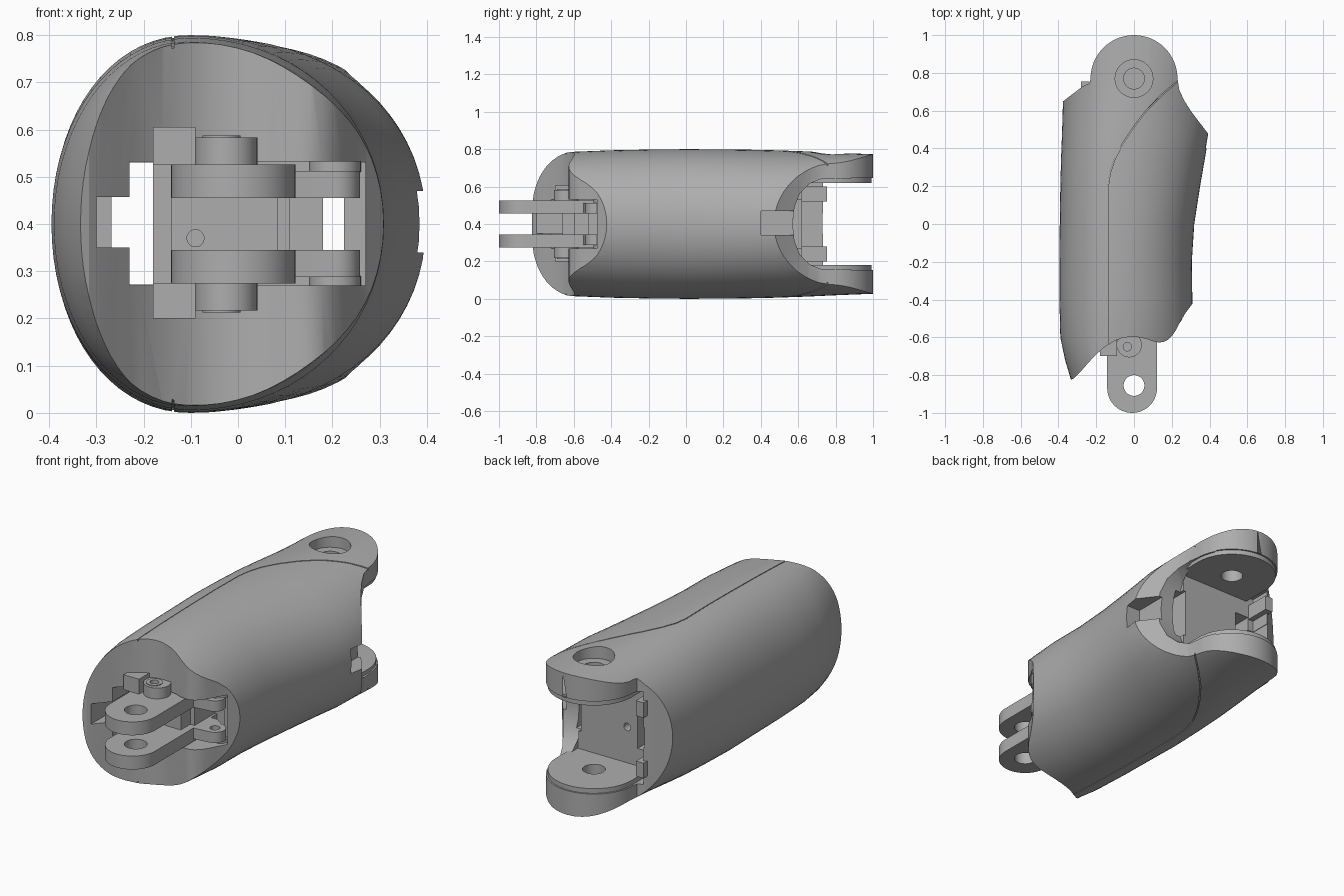
import bpy, bmesh, math
from mathutils import Matrix

cube = bpy.data.objects.get("Cube")
if cube:
    bpy.data.objects.remove(cube, do_unlink=True)

grey = bpy.data.materials.new("satin grey")
grey.use_nodes = True
grey.diffuse_color = (0.42, 0.42, 0.42, 1)
grey.node_tree.nodes["Principled BSDF"].inputs["Base Color"].default_value = (0.42, 0.42, 0.42, 1)

MID = 0.4  # height of the horizontal symmetry plane
SIDEWAYS = Matrix(((0, 0, 1, 0), (1, 0, 0, 0), (0, 1, 0, 0), (0, 0, 0, 1)))  # (y, z) profile along x
FORWARD = Matrix.Rotation(math.pi / 2, 4, "X")  # (x, z) profile along -y


def finish(name, bm):
    bmesh.ops.recalc_face_normals(bm, faces=bm.faces)
    me = bpy.data.meshes.new(name)
    bm.to_mesh(me)
    bm.free()
    me.materials.append(grey)
    ob = bpy.data.objects.new(name, me)
    bpy.context.scene.collection.objects.link(ob)
    return ob


def prism(name, pts, z0, z1, turn=Matrix()):
    bm = bmesh.new()
    f = bm.faces.new([bm.verts.new((x, y, z0)) for x, y in pts])
    up = bmesh.ops.extrude_face_region(bm, geom=[f])["geom"]
    bmesh.ops.translate(bm, vec=(0, 0, z1 - z0),
                        verts=[v for v in up if isinstance(v, bmesh.types.BMVert)])
    bm.transform(turn)
    return finish(name, bm)


def box(name, x0, x1, y0, y1, z0, z1):
    return prism(name, [(x0, y0), (x1, y0), (x1, y1), (x0, y1)], z0, z1)


def arc(cx, cy, r, a0, a1, n=24):
    return [(cx + r * math.cos(math.radians(a0 + (a1 - a0) * i / n)),
             cy + r * math.sin(math.radians(a0 + (a1 - a0) * i / n))) for i in range(n + 1)]


def disc(name, cx, cy, r, z0, z1, turn=Matrix()):
    return prism(name, arc(cx, cy, r, 0, 360, 40)[:-1], z0, z1, turn)


def mirrored(s, lo, hi):
    """Height range at distance lo..hi from the symmetry plane, above or below it."""
    return tuple(sorted((MID + s * lo, MID + s * hi)))


def boolean(ob, cutter, op="DIFFERENCE"):
    m = ob.modifiers.new("cut", "BOOLEAN")
    m.operation, m.solver, m.object = op, "EXACT", cutter
    bpy.ops.object.select_all(action="DESELECT")
    bpy.context.view_layer.objects.active = ob
    ob.select_set(True)
    bpy.ops.object.modifier_apply(modifier=m.name)
    bpy.data.objects.remove(cutter, do_unlink=True)


# Egg-shaped sections: y, left x, right x, crest x, half height, squareness
SECTIONS = [
    (-0.90, -0.305, 0.285, -0.12, 0.335, 2.0), (-0.82, -0.335, 0.290, -0.12, 0.358, 2.0),
    (-0.72, -0.365, 0.297, -0.12, 0.374, 2.0), (-0.60, -0.390, 0.305, -0.11, 0.386, 2.0),
    (-0.40, -0.395, 0.309, -0.10, 0.394, 2.05), (-0.20, -0.395, 0.306, -0.10, 0.398, 2.05),
    (0.00, -0.393, 0.319, -0.10, 0.400, 2.1), (0.20, -0.390, 0.350, -0.09, 0.399, 2.1),
    (0.35, -0.386, 0.376, -0.08, 0.397, 2.1), (0.48, -0.381, 0.398, -0.06, 0.394, 2.1),
    (0.65, -0.376, 0.400, -0.03, 0.388, 2.1), (0.80, -0.374, 0.400, 0.00, 0.381, 2.2),
    (1.05, -0.372, 0.400, 0.00, 0.371, 2.35)]


def egg_body(name, inset=0.0, n=72):
    bm = bmesh.new()
    rings = []
    for y, left, right, crest, half, p in SECTIONS:
        ring = []
        for i in range(n):
            t = 2 * math.pi * i / n
            c, s = math.cos(t), math.sin(t)
            w = (right - crest if c > 0 else crest - left) - inset
            ring.append(bm.verts.new((
                crest + w * math.copysign(abs(c) ** (2 / p), c), y,
                MID + (half - inset) * math.copysign(abs(s) ** (2 / p), s))))
        rings.append(ring)
    for a, b in zip(rings, rings[1:]):
        for i in range(n):
            bm.faces.new((a[i], a[(i + 1) % n], b[(i + 1) % n], b[i]))
    bm.faces.new(rings[0])
    bm.faces.new(rings[-1])
    return finish(name, bm)


# Shell trimmed to its plan outline: wavy front, round hinge ears at the back
shell = egg_body("shell")
outline = [(-0.45, -0.83), (-0.335, -0.825), (-0.315, -0.815), (-0.29, -0.79), (-0.255, -0.75),
           (-0.21, -0.70), (-0.16, -0.655), (-0.1, -0.617), (-0.06, -0.603), (-0.02, -0.597),
           (0.03, -0.60), (0.07, -0.61), (0.10, -0.621), (0.13, -0.627), (0.155, -0.625),
           (0.178, -0.614), (0.20, -0.594), (0.22, -0.565), (0.24, -0.527), (0.27, -0.475),
           (0.315, -0.415), (0.45, -0.30), (0.45, 0.41), (0.391, 0.48), (0.345, 0.54),
           (0.30, 0.60), (0.265, 0.655), (0.24, 0.71)]
outline += arc(0, 0.77, 0.23, 0, 180, 32)
outline += [(-0.235, 0.745), (-0.27, 0.73), (-0.375, 0.65), (-0.45, 0.59)]
boolean(shell, prism("plan_cutter", outline, -0.2, 1.0), "INTERSECT")

# Seam groove running along the top and bottom
path = [(-0.14, -0.75), (-0.14, 0.2), (-0.13, 0.27), (-0.105, 0.345), (-0.06, 0.43),
        (0.0, 0.52), (0.07, 0.61), (0.15, 0.69), (0.25, 0.775)]
ribbon = prism("seam_cutter", path + [(x + 0.004, y - 0.004) for x, y in reversed(path)], -0.1, 0.9)
boolean(ribbon, egg_body("seam_core", 0.008))
boolean(shell, ribbon)

# U-shaped mouth on the open side of the hinge
mouth = [(1.2, 0.16), (0.72, 0.16), (0.66, 0.185), (0.61, 0.235), (0.58, 0.31),
         (0.57, 0.4), (0.58, 0.49), (0.61, 0.565), (0.66, 0.615), (0.72, 0.64), (1.2, 0.64)]
boolean(shell, prism("mouth_cutter", mouth, 0.195, 0.6, SIDEWAYS))

# Pockets and tunnels: x0, x1, y0, y1, z0, z1
for dims in [
        (-0.265, 0.20, 0.62, 1.2, 0.155, 0.645),   # hinge pocket
        (0.30, 0.60, 0.40, 0.62, 0.34, 0.47),      # side slot
        (-0.23, 0.27, -1.1, -0.35, 0.27, 0.532),   # front recess
        (-0.30, -0.22, -1.1, -0.45, 0.35, 0.457),  # front side notch
        (-0.268, -0.22, -0.5, 1.0, 0.35, 0.457),   # notch tunnel
        (-0.232, -0.15, -0.4, 0.7, 0.272, 0.53),   # through tunnels
        (0.18, 0.225, -0.4, 0.7, 0.272, 0.53)]:
    boolean(shell, box("pocket_cutter", *dims))
boolean(shell, disc("wall_hole", -0.09, 0.37, 0.02, -0.7, -0.5, FORWARD))

# Hinge counterbore, open on the top ear only
boolean(shell, disc("counterbore", 0, 0.77, 0.1, 0.72, 1.0))
boolean(shell, disc("pin_seat", 0, 0.77, 0.055, 0.70, 1.0))

parts = [shell]

for s, side in ((1, "upper"), (-1, "lower")):
    boolean(shell, disc("inner_bore", 0, 0.77, 0.055, *mirrored(s, 0.1, 0.285)))

    # Hinge pad lining the inside of the ear
    pad = prism(side + "_hinge_pad", [(-0.22, 0.61), (0.22, 0.61)] + arc(0, 0.77, 0.222, 0, 180),
                *mirrored(s, 0.22, 0.255))
    boolean(pad, disc("bore", 0, 0.77, 0.055, *mirrored(s, 0.1, 0.4)))
    parts.append(pad)

    # Stop tab on the closed side of the hinge
    parts.append(box(side + "_stop_tab", -0.28, -0.235, 0.60, 0.755, *mirrored(s, 0.12, 0.20)))

    # Tongue plate with eye and a cross pin hole
    plate = prism(side + "_tongue_plate",
                  [(0.122, -0.3), (-0.142, -0.3)] + arc(-0.01, -0.868, 0.132, 180, 360),
                  *mirrored(s, 0.055, 0.126))
    boolean(plate, disc("pin_hole", -0.842, MID + s * 0.0905, 0.023, 0.085, 0.2, SIDEWAYS))
    boolean(plate, disc("eye", 0, -0.855, 0.055, 0, 1))
    parts.append(plate)

    # Side lug with a small eye
    lug = prism(side + "_side_lug", [(0.10, -0.40), (0.10, -0.55)] + arc(0.205, -0.485, 0.053, -90, 90)
                + [(0.16, -0.40)], *mirrored(s, 0.055, 0.112))
    boolean(lug, disc("lug_eye", 0.205, -0.485, 0.024, 0, 1))
    parts.append(lug)
    parts.append(disc(side + "_lug_collar", 0.205, -0.44, 0.055, *mirrored(s, 0.11, 0.134)))

    # Screw boss next to the tongue
    boss = disc(side + "_screw_boss", -0.025, -0.64, 0.066, *mirrored(s, 0.12, 0.183))
    boolean(boss, disc("boss_hole", -0.035, -0.65, 0.022, *mirrored(s, 0.15, 0.3)))
    parts.append(boss)
    ring = disc(side + "_screw_head", -0.035, -0.65, 0.04, *mirrored(s, 0.178, 0.187))
    boolean(ring, disc("screw_hole", -0.035, -0.65, 0.022, *mirrored(s, 0.1, 0.3)))
    parts.append(ring)

# Web between the tongue plates
web = box("tongue_web", -0.14, 0.085, -0.60, -0.3, 0.34, 0.46)
boolean(web, disc("web_hole", -0.09, 0.37, 0.018, 0.55, 0.65, FORWARD))
parts += [web,
          box("inner_web", 0.08, 0.11, -0.52, -0.3, 0.34, 0.46),
          box("upper_retaining_block", -0.18, -0.09, -0.70, -0.4, 0.526, 0.605),
          box("lower_retaining_block", -0.18, -0.09, -0.70, -0.4, 0.20, 0.274),
          box("retaining_bar", -0.18, -0.14, -0.66, -0.4, 0.27, 0.53),
          box("side_rail", 0.225, 0.272, -0.44, -0.34, 0.27, 0.53)]

# Smooth shading with sharp edges kept
bpy.ops.object.select_all(action="DESELECT")
for ob in parts:
    ob.select_set(True)
bpy.context.view_layer.objects.active = shell
bpy.ops.object.shade_smooth_by_angle(angle=math.radians(30))
